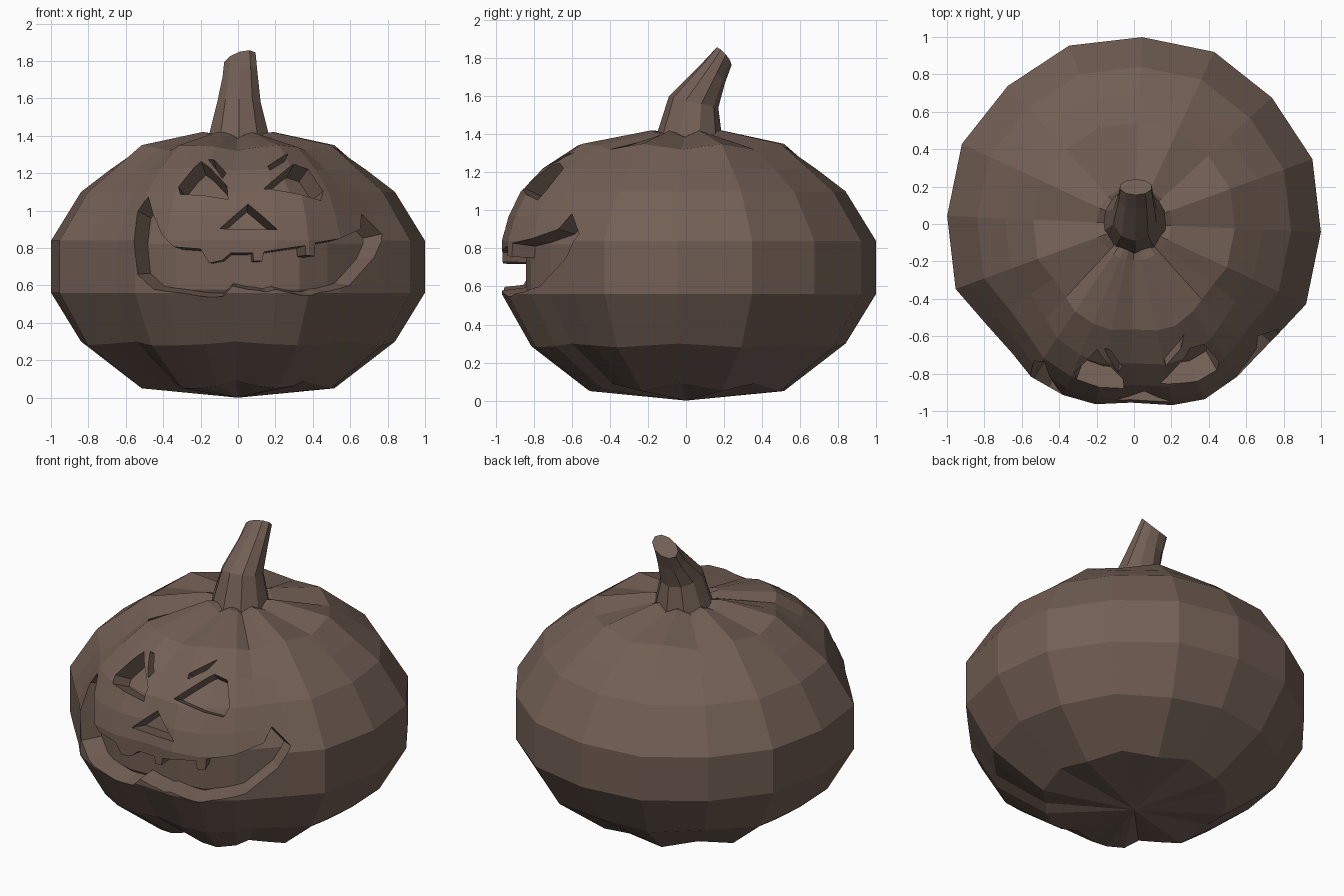
import bpy, bmesh, math

if "Cube" in bpy.data.objects:
    bpy.data.objects.remove(bpy.data.objects["Cube"])

CENTRE_Z = 0.7

brown = bpy.data.materials.new("dull_brown")
brown.diffuse_color = (0.17, 0.115, 0.09, 1)
brown.use_nodes = True
brown.node_tree.nodes["Principled BSDF"].inputs["Base Color"].default_value = brown.diffuse_color


def make_object(name, verts, faces):
    bm = bmesh.new()
    vs = [bm.verts.new(v) for v in verts]
    for f in faces:
        bm.faces.new([vs[i] for i in f])
    bmesh.ops.recalc_face_normals(bm, faces=bm.faces)
    mesh = bpy.data.meshes.new(name)
    bm.to_mesh(mesh)
    bm.free()
    mesh.materials.append(brown)
    ob = bpy.data.objects.new(name, mesh)
    bpy.context.collection.objects.link(ob)
    return ob


def subtract(target, cutter):
    mod = target.modifiers.new("cut", 'BOOLEAN')
    mod.operation = 'DIFFERENCE'
    mod.solver = 'EXACT'
    mod.object = cutter
    bpy.context.view_layer.objects.active = target
    bpy.ops.object.modifier_apply(modifier=mod.name)


def skin(rings, n):
    """Quads between successive closed rings of n points."""
    return [(r * n + i, r * n + (i + 1) % n, (r + 1) * n + (i + 1) % n, (r + 1) * n + i)
            for r in range(rings - 1) for i in range(n)]


# Lobed body: columns are (degrees, radius factor, groove amount)
columns = [(-25 + 22.5 * k, 1.0 if k % 2 else 1.015, k % 2) for k in range(11)]
columns += [(214, .955, .5), (227, .95, 1), (236, .985, 0), (247.5, .99, 0), (258, .985, .3),
            (269, .955, 1), (282, .99, .3), (292, 1.01, 0), (304, .985, .3), (312, .965, 1),
            (323, .97, .5)]
# Rows are (radius, height, extra bulge at the front, groove depth)
rows = [(.2, 1.42, 0, .035), (.54, 1.35, .05, .03), (.69, 1.225, .09, .01), (.84, 1.10, .06, 0),
        (.92, .97, .045, 0), (1, .84, 0, 0), (1, .56, 0, 0), (.84, .28, 0, -.02), (.54, .05, 0, -.04)]


def make_body(name, scale):
    verts = []
    for r, z, bulge, depth in rows:
        for deg, factor, groove in columns:
            front = max(0, math.cos(math.radians((deg - 270) * 1.5))) if deg > 205 else 0
            rad = (r + bulge * front) * factor
            a = math.radians(deg)
            verts.append((rad * math.cos(a), rad * math.sin(a), z - depth * groove))
    n = len(columns)
    faces = skin(len(rows), n)
    top, bottom, last = len(verts), len(verts) + 1, (len(rows) - 1) * n
    verts += [(0, 0, 1.39), (0, 0, 0)]
    for i in range(n):
        j = (i + 1) % n
        faces += [(i, j, top), (last + i, last + j, bottom)]
    verts = [(x * scale, y * scale, CENTRE_Z + (z - CENTRE_Z) * scale) for x, y, z in verts]
    return make_object(name, verts, faces)


def make_cutter(name, outline):
    """Wedge through the wall, aimed at the body centre; caps are strips of quads."""
    n = len(outline)
    verts = []
    for s in (1.2, 0.72):
        for x, z in outline:
            rad = .98 - 1.55 * max(0, z - .85) ** 2
            y = -math.sqrt(rad * rad - x * x)
            verts.append((x * s, y * s, CENTRE_Z + (z - CENTRE_Z) * s))
    faces = skin(2, n)
    for o in (0, n):
        faces += [(o + i, o + i + 1, o + n - 2 - i, o + n - 1 - i) for i in range(n // 2 - 1)]
    return make_object(name, verts, faces)


# Face outlines as (x, z): upper edge, then back along the lower edge
mouth_top = [(-.49, 1.08), (-.465, .99), (-.41, .875), (-.34, .805), (-.2, .795), (-.155, .72),
             (-.085, .735), (-.04, .775), (.08, .775), (.085, .73), (.13, .73), (.14, .78),
             (.35, .81), (.355, .76), (.4, .755), (.405, .825), (.545, .85), (.68, .91), (.70, 1.0)]
mouth_low = [(-.555, 1.01), (-.555, .85), (-.535, .66), (-.45, .58), (-.3, .56), (-.16, .535),
             (-.085, .535), (-.03, .595), (.06, .575), (.09, .575), (.15, .565), (.2, .58),
             (.33, .55), (.38, .55), (.43, .565), (.48, .57), (.6, .6), (.74, .75), (.79, .88)]
holes = {
    "mouth": mouth_top + mouth_low[::-1],
    "left_eye": [(-.32, 1.13), (-.20, 1.27), (-.15, 1.23), (-.06, 1.14), (-.055, 1.07), (-.31, 1.09)],
    "right_eye": [(.14, 1.12), (.30, 1.25), (.38, 1.23), (.46, 1.11), (.45, 1.06), (.34, 1.08)],
    "left_brow": [(-.16, 1.28), (-.13, 1.28), (-.065, 1.21), (-.085, 1.18)],
    "right_brow": [(.16, 1.24), (.27, 1.31), (.25, 1.265), (.17, 1.215)],
    "nose": [(-.1, .91), (.055, 1.045), (.21, .90), (.055, .905)],
}

# Carve each hole down to an inner wall
body = make_body("pumpkin_body", 1.0)
inner = make_body("inner_wall_helper", 0.87)
for name, outline in holes.items():
    cutter = make_cutter(name + "_cutter", outline)
    subtract(cutter, inner)
    subtract(body, cutter)
    bpy.data.objects.remove(cutter)
bpy.data.objects.remove(inner)

# Bent stem: rings are (front y, front z, back y, back z, half width, centre x, sideways tilt)
stem_rings = [(-.16, 1.38, .19, 1.38, .175, .005, 0), (-.09, 1.60, .17, 1.54, .122, .005, 0),
              (.08, 1.77, .205, 1.67, .097, .01, .2), (.155, 1.85, .24, 1.765, .088, .01, .3)]
N = 10
verts = []
for y0, z0, y1, z1, half, cx, tilt in stem_rings:
    for i in range(N):
        a = 2 * math.pi * (i + .5) / N
        t = (1 + math.sin(a)) / 2
        x = half * math.cos(a)
        verts.append((cx + x, y0 + (y1 - y0) * t, z0 + (z1 - z0) * t + tilt * x))
end = (len(stem_rings) - 1) * N
make_object("stem", verts, skin(len(stem_rings), N)
            + [tuple(range(N)), tuple(range(end, end + N))])
